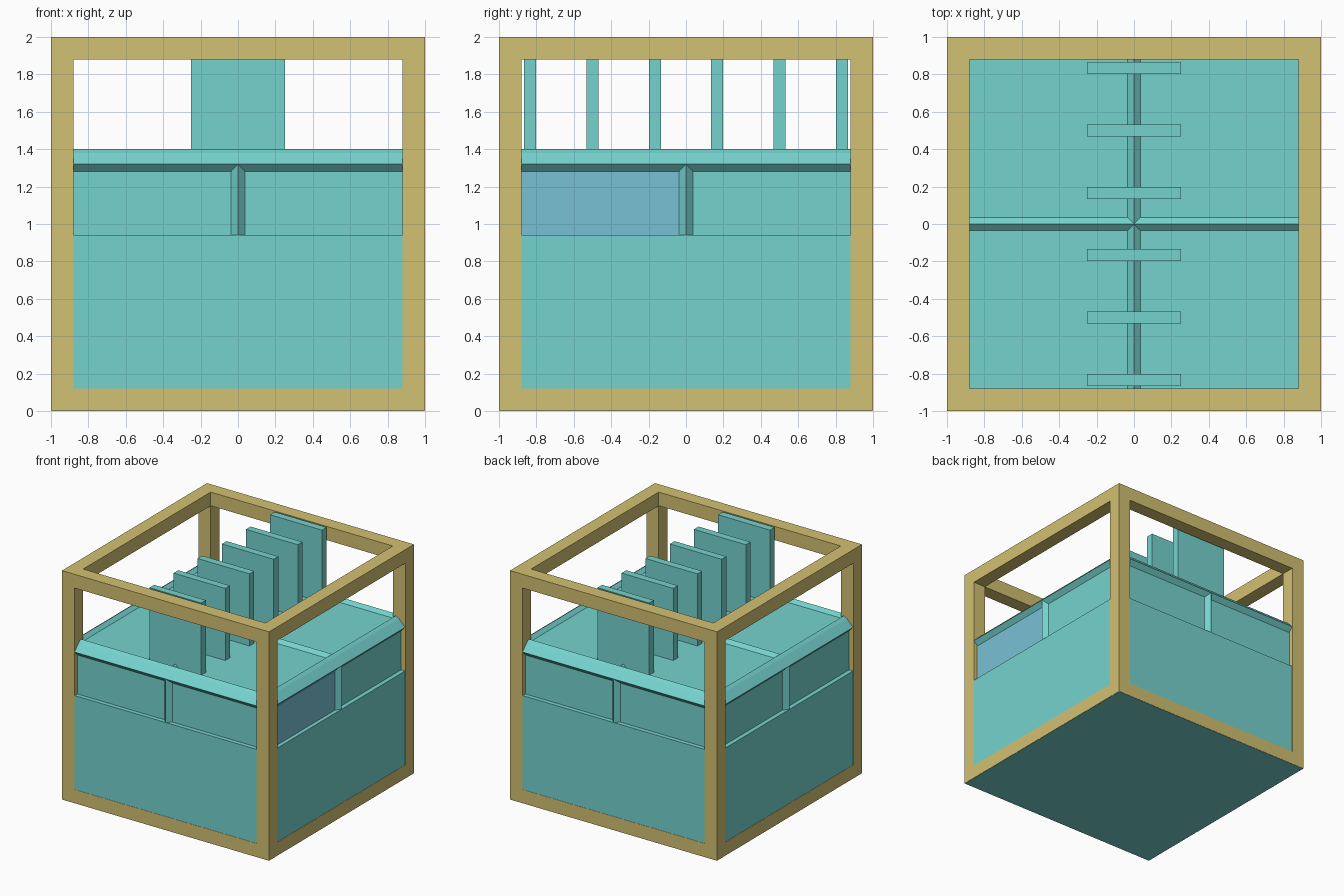
import bpy, bmesh

if "Cube" in bpy.data.objects:
    bpy.data.objects.remove(bpy.data.objects["Cube"])


def material(name, rgb):
    m = bpy.data.materials.new(name)
    m.diffuse_color = (*rgb, 1)
    m.use_nodes = True
    m.node_tree.nodes["Principled BSDF"].inputs["Base Color"].default_value = m.diffuse_color
    return m


teal = material("teal", (0.178, 0.651, 0.617))
gold = material("gold", (0.651, 0.533, 0.168))
blue = material("pale_blue", (0.191, 0.533, 0.665))


def build(name, verts, faces, mat):
    mesh = bpy.data.meshes.new(name)
    mesh.from_pydata(verts, [], faces)
    bm = bmesh.new()
    bm.from_mesh(mesh)
    bmesh.ops.recalc_face_normals(bm, faces=bm.faces)
    bm.to_mesh(mesh)
    bm.free()
    mesh.materials.append(mat)
    ob = bpy.data.objects.new(name, mesh)
    bpy.context.collection.objects.link(ob)
    return ob


def box(name, lo, hi, mat):
    v = [(x, y, z) for x in (lo[0], hi[0]) for y in (lo[1], hi[1]) for z in (lo[2], hi[2])]
    f = [(0, 1, 3, 2), (4, 6, 7, 5), (0, 4, 5, 1), (2, 3, 7, 6), (0, 2, 6, 4), (1, 5, 7, 3)]
    return build(name, v, f, mat)


def ridge(name, section, place):
    """Triangular strip: section has 3 points, place(p, end) puts one in space."""
    v = [place(p, e) for e in (0, 1) for p in section]
    build(name, v, [(0, 1, 2), (3, 5, 4), (0, 3, 4, 1), (1, 4, 5, 2), (2, 5, 3, 0)], teal)


# Outer frame: posts and beams
T = 0.88
for sx in (-1, 1):
    for sy in (-1, 1):
        xs, ys = sorted((sx, sx * T)), sorted((sy, sy * T))
        box("frame_post", (xs[0], ys[0], 0.002), (xs[1], ys[1], 2), gold)
for s in (-1, 1):
    a, b = sorted((s, s * T))
    for z0, z1 in ((0.002, 0.12), (1.88, 2)):
        box("frame_beam_x", (-T, a, z0), (T, b, z1), gold)
        box("frame_beam_y", (a, -T, z0), (b, T, z1), gold)

# Solid lower body, flush with the frame
box("lower_body", (-0.998, -0.998, 0), (0.998, 0.998, 0.94), teal)

# Upper body: square rings stacked into recessed walls and a raised rim
PANEL, TOP = 0.96, 1.37
profile = [(PANEL, 0.94), (PANEL, 1.28), (0.998, 1.32), (0.94, 1.38), (0.91, 1.40), (0.88, TOP)]
verts, faces = [], []
for h, z in profile:
    verts += [(-h, -h, z), (h, -h, z), (h, h, z), (-h, h, z)]
for r in range(len(profile) - 1):
    for i in range(4):
        j = (i + 1) % 4
        faces.append((4 * r + i, 4 * r + j, 4 * r + 4 + j, 4 * r + 4 + i))
n = 4 * (len(profile) - 1)
faces += [(0, 3, 2, 1), (n, n + 1, n + 2, n + 3)]
build("upper_body", verts, faces, teal)

# Crossing ridges on the top
top_section = [(-0.04, TOP - 0.005), (0, 1.40), (0.04, TOP - 0.005)]
ridge("top_ridge_x", top_section, lambda p, e: ((-0.91, 0.91)[e], p[0], p[1]))
ridge("top_ridge_y", top_section, lambda p, e: (p[0], (-0.91, 0.91)[e], p[1]))

# Upright ridge in the middle of each side wall
side_section = [(-0.04, PANEL - 0.002), (0, 0.998), (0.04, PANEL - 0.002)]
for s in (-1, 1):
    ridge("side_ridge", side_section, lambda p, e: (p[0], s * p[1], (0.94, 1.32)[e]))
    ridge("side_ridge", side_section, lambda p, e: (s * p[1], p[0], (0.94, 1.32)[e]))

# Blue panel on one half of the right wall
box("blue_panel", (PANEL - 0.002, -PANEL, 0.94), (PANEL + 0.004, -0.04, 1.28), blue)

# Row of upright slats
for i in range(6):
    y = -0.833 + i * 0.3332
    box("slat", (-0.25, y - 0.032, TOP - 0.01), (0.25, y + 0.032, 2), teal)
